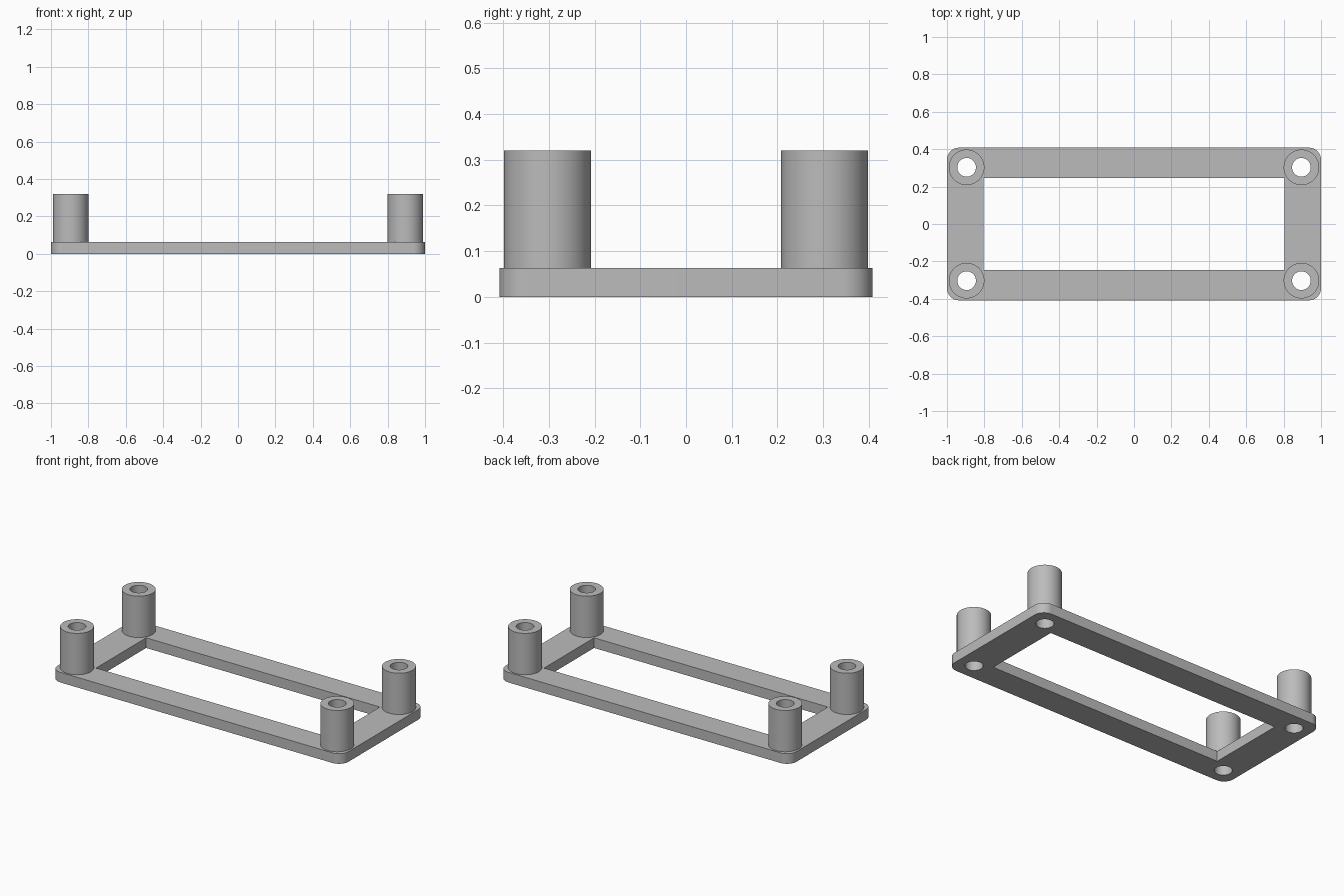
import bpy, bmesh
from math import cos, sin, pi, radians

default = bpy.data.objects.get("Cube")
if default:
    bpy.data.objects.remove(default, do_unlink=True)

HALF_X, HALF_Y, CORNER_R = 1.0, 0.408, 0.065
OPEN_X, OPEN_Y = 0.804, 0.246
PLATE_H, POST_TOP = 0.063, 0.32
POST_X, POST_Y, POST_R, HOLE_R = 0.895, 0.303, 0.095, 0.05
POSTS = [(sx * POST_X, sy * POST_Y) for sx in (-1, 1) for sy in (-1, 1)]

grey = bpy.data.materials.new("plain grey")
grey.use_nodes = True
grey.diffuse_color = (0.5, 0.5, 0.5, 1)
grey.node_tree.nodes["Principled BSDF"].inputs["Base Color"].default_value = (0.5, 0.5, 0.5, 1)


def circle(cx, cy, r, n=64):
    return [(cx + r * cos(2 * pi * i / n), cy + r * sin(2 * pi * i / n)) for i in range(n)]


def rounded_rectangle(hx, hy, r, steps=12):
    pts = []
    for q, (sx, sy) in enumerate([(1, 1), (-1, 1), (-1, -1), (1, -1)]):
        for i in range(steps + 1):
            a = (q + i / steps) * pi / 2
            pts.append((sx * (hx - r) + r * cos(a), sy * (hy - r) + r * sin(a)))
    return pts


def extrude_outlines(name, outlines, z0, z1):
    """Fill the first outline, leave the others as holes, and extrude from z0 to z1."""
    curve = bpy.data.curves.new(name + "_profile", "CURVE")
    curve.dimensions = "2D"
    curve.fill_mode = "BOTH"
    curve.extrude = (z1 - z0) / 2
    for pts in outlines:
        spline = curve.splines.new("POLY")
        spline.points.add(len(pts) - 1)
        for p, (x, y) in zip(spline.points, pts):
            p.co = (x, y, 0, 1)
        spline.use_cyclic_u = True
    helper = bpy.data.objects.new(name + "_profile", curve)
    bpy.context.collection.objects.link(helper)
    graph = bpy.context.evaluated_depsgraph_get()
    mesh = bpy.data.meshes.new_from_object(helper.evaluated_get(graph))
    bpy.data.objects.remove(helper, do_unlink=True)
    bpy.data.curves.remove(curve)

    bm = bmesh.new()
    bm.from_mesh(mesh)
    bmesh.ops.remove_doubles(bm, verts=bm.verts, dist=0.0001)
    bmesh.ops.translate(bm, verts=bm.verts, vec=(0, 0, (z0 + z1) / 2))
    bmesh.ops.recalc_face_normals(bm, faces=bm.faces)
    bm.to_mesh(mesh)
    bm.free()
    mesh.name = name
    mesh.materials.clear()
    mesh.materials.append(grey)
    mesh.shade_smooth()
    mesh.set_sharp_from_angle(angle=radians(30))
    obj = bpy.data.objects.new(name, mesh)
    bpy.context.collection.objects.link(obj)
    return obj


# Base frame: rounded plate with a square-cornered window and four through holes
window = [(OPEN_X, OPEN_Y), (-OPEN_X, OPEN_Y), (-OPEN_X, -OPEN_Y), (OPEN_X, -OPEN_Y)]
holes = [circle(x, y, HOLE_R) for x, y in POSTS]
extrude_outlines("base_frame", [rounded_rectangle(HALF_X, HALF_Y, CORNER_R), window] + holes,
                 0, PLATE_H)

# Hollow standoff posts at the corners
for x, y in POSTS:
    name = ("back" if y > 0 else "front") + ("_left" if x > 0 else "_right") + "_post"
    extrude_outlines(name, [circle(x, y, POST_R), circle(x, y, HOLE_R)], PLATE_H, POST_TOP)
